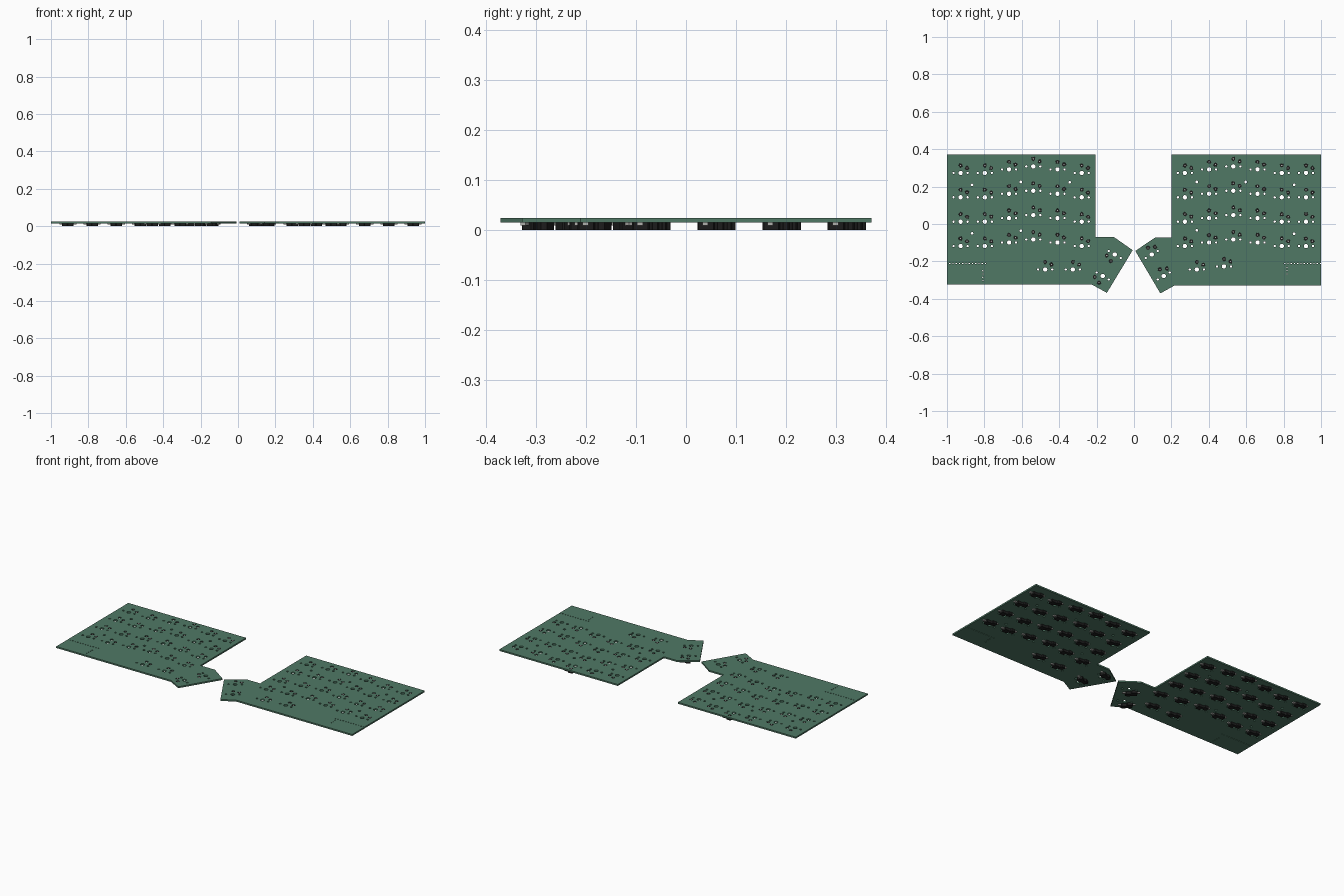
import bpy, bmesh, math
from mathutils import Matrix, Vector

if "Cube" in bpy.data.objects:
    bpy.data.objects.remove(bpy.data.objects["Cube"], do_unlink=True)

MM = 0.00683            # one millimetre of circuit board
Z0, Z1 = 0.0145, 0.0236  # underside and top of the boards


def material(name, rgb, rough=0.6):
    m = bpy.data.materials.new(name)
    m.use_nodes = True
    m.diffuse_color = (*rgb, 1)
    b = m.node_tree.nodes["Principled BSDF"]
    b.inputs["Base Color"].default_value = (*rgb, 1)
    b.inputs["Roughness"].default_value = rough
    return m


GREEN = material("board green", (0.08, 0.19, 0.13))
BLACK = material("socket black", (0.012, 0.012, 0.012))
METAL = material("contact metal", (0.45, 0.45, 0.43))


# Key positions: four staggered rows of six, then the thumb keys
STAGGER = (0.273, 0.273, 0.292, 0.308, 0.292, 0.273)


def grid_keys(x0, stagger):
    return [(x0 + 0.1295 * c, y - 0.1303 * r, 0)
            for c, y in enumerate(stagger) for r in range(4)]


left_keys = grid_keys(-0.927, STAGGER) + [
    (-0.475, -0.243, 0), (-0.327, -0.243, 0), (-0.167, -0.278, 150), (-0.103, -0.163, 150)]
right_keys = grid_keys(0.272, STAGGER[::-1]) + [
    (0.336, -0.243, 0), (0.481, -0.227, 0), (0.159, -0.278, 30), (0.095, -0.163, 30)]

# Holes of one key in millimetres: x, y, radius
KEY_HOLES = ((0, 0, 1.7), (-5.5, 0, 0.9), (5.5, 0, 0.9), (0, 5.9, 1.5), (5, 3.8, 1.5))


def add_loop(curve, pts):
    s = curve.splines.new("POLY")
    s.points.add(len(pts) - 1)
    for p, (x, y) in zip(s.points, pts):
        p.co = (x, y, 0, 1)
    s.use_cyclic_u = True


def circle(x, y, r, n):
    return [(x + r * math.cos(math.tau * i / n), y + r * math.sin(math.tau * i / n))
            for i in range(n)]


def board(name, outline, keys, small_holes):
    # Filled flat outline with every drilled hole, extruded to thickness
    cu = bpy.data.curves.new(name, "CURVE")
    cu.dimensions = "2D"
    cu.fill_mode = "BOTH"
    cu.extrude = (Z1 - Z0) / 2
    add_loop(cu, outline)
    for kx, ky, ang in keys:
        turn = Matrix.Rotation(math.radians(ang), 2)
        for hx, hy, r in KEY_HOLES:
            v = turn @ Vector((hx, hy)) * MM
            add_loop(cu, circle(kx + v.x, ky + v.y, r * MM, 20))
    for x, y, r in small_holes:
        add_loop(cu, circle(x, y, r, 10))
    tmp = bpy.data.objects.new(name + "_outline", cu)
    bpy.context.collection.objects.link(tmp)
    bpy.context.view_layer.update()
    me = bpy.data.meshes.new_from_object(
        tmp.evaluated_get(bpy.context.evaluated_depsgraph_get()))
    bpy.data.objects.remove(tmp, do_unlink=True)
    me.materials.clear()
    me.materials.append(GREEN)
    for p in me.polygons:
        p.use_smooth = False
        p.material_index = 0
    ob = bpy.data.objects.new(name, me)
    ob.location.z = (Z0 + Z1) / 2
    bpy.context.collection.objects.link(ob)


# Controller header holes and case screw holes
def header(x0, y0, dx, dy, count):
    return [(x0 + i * dx, y0 + i * dy, 0.0035) for i in range(count)]


PITCH = 2.54 * MM
left_small = header(-0.985, -0.211, PITCH, 0, 12) + header(-0.808, -0.25, 0, -PITCH, 4)
right_small = header(0.806, -0.211, PITCH, 0, 12) + header(0.818, -0.232, 0, -PITCH, 3)
left_small += [(x, y, 0.0075) for x, y in (
    (-0.866, 0.209), (-0.605, 0.225), (-0.344, 0.223), (-0.866, -0.05), (-0.605, -0.036))]
right_small += [(x, y, 0.0075) for x, y in (
    (0.336, 0.225), (0.597, 0.225), (0.856, 0.209), (0.336, -0.034), (0.856, -0.052))]

board("left_hand_board",
      [(-1, 0.371), (-0.205, 0.371), (-0.205, -0.07), (-0.107, -0.07), (-0.007, -0.14),
       (-0.145, -0.368), (-0.225, -0.324), (-1, -0.324)], left_keys, left_small)
board("right_hand_board",
      [(1, 0.371), (0.2, 0.371), (0.2, -0.073), (0.112, -0.073), (0.007, -0.144),
       (0.141, -0.371), (0.218, -0.328), (1, -0.328)], right_keys, right_small)


# One switch socket: stepped body, two barrels in the board, two solder tabs
def prism(bm, pts, z0, z1, mat):
    f = bm.faces.new([bm.verts.new((x, y, z0)) for x, y in pts])
    r = bmesh.ops.extrude_face_region(bm, geom=[f])
    top = [g for g in r["geom"] if isinstance(g, bmesh.types.BMVert)]
    bmesh.ops.translate(bm, verts=top, vec=(0, 0, z1 - z0))
    for v in top:
        for face in v.link_faces:
            face.material_index = mat
    f.material_index = mat


def rect(x0, y0, x1, y1):
    return [(x0, y0), (x1, y0), (x1, y1), (x0, y1)]


bm = bmesh.new()
zs, ztop = Z0 / MM, Z1 / MM
prism(bm, [(-2, 4.2), (-1.5, 3.7), (1, 3.7), (2, 3.2), (2.5, 2.2), (2.5, 1.5), (6.6, 1.5),
           (7, 1.9), (7, 6.2), (3, 6.2), (2.2, 6.6), (2, 7.2), (1.6, 7.6), (-1.5, 7.6),
           (-2, 7.1)], 0, zs, 0)
for hx, hy, _ in KEY_HOLES[3:]:
    prism(bm, circle(hx, hy, 1.45, 16), zs - 0.1, ztop - 0.25, 0)
    prism(bm, circle(hx, hy, 0.5, 10), ztop - 0.3, ztop - 0.2, 1)
for x0, x1, y in ((-4.2, -2, 5.7), (7, 9.2, 3.8)):
    prism(bm, rect(x0, y - 0.85, x1, y + 0.85), zs - 0.9, zs, 1)
bmesh.ops.recalc_face_normals(bm, faces=bm.faces[:])
bmesh.ops.scale(bm, verts=bm.verts[:], vec=(MM, MM, MM))
socket = bpy.data.meshes.new("switch_socket")
bm.to_mesh(socket)
bm.free()
socket.materials.append(BLACK)
socket.materials.append(METAL)

for side, keys in (("left", left_keys), ("right", right_keys)):
    for x, y, ang in keys:
        ob = bpy.data.objects.new(side + "_switch_socket", socket)
        ob.location = (x, y, 0)
        ob.rotation_euler.z = math.radians(ang)
        bpy.context.collection.objects.link(ob)
